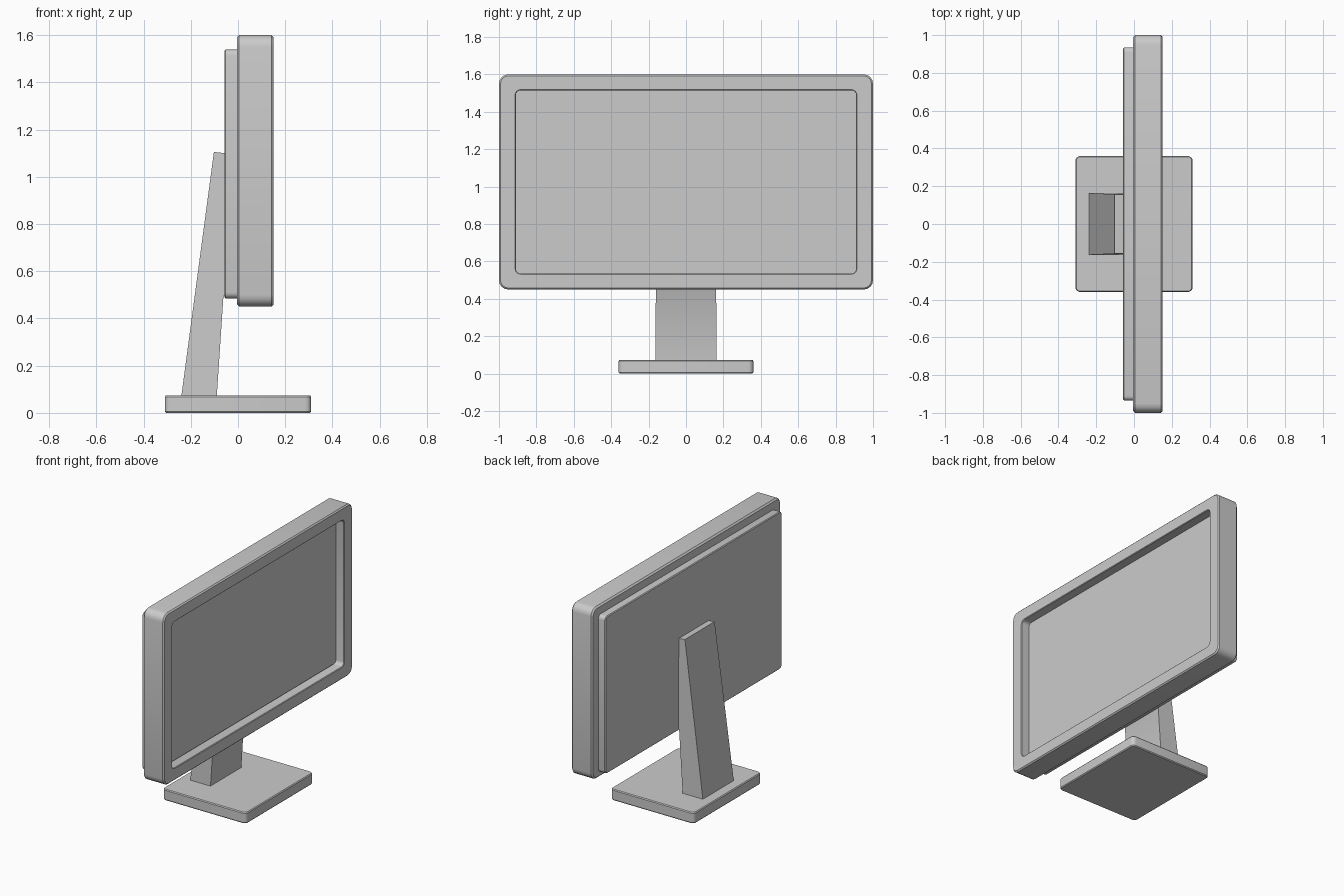
import bpy
import bmesh
from math import sin, cos, pi, radians

default = bpy.data.objects.get("Cube")
if default:
    bpy.data.objects.remove(default, do_unlink=True)

grey = bpy.data.materials.new("light_grey_plastic")
grey.use_nodes = True
colour = (0.6, 0.6, 0.6, 1)
grey.diffuse_color = colour
grey.node_tree.nodes["Principled BSDF"].inputs["Base Color"].default_value = colour


def rounded_rect(half_a, half_b, radius, steps=4):
    """Points of a centred rectangle with rounded corners."""
    points = []
    for corner, (sa, sb) in enumerate([(1, 1), (-1, 1), (-1, -1), (1, -1)]):
        for i in range(steps + 1):
            t = (corner + i / steps) * pi / 2
            points.append((sa * (half_a - radius) + radius * cos(t),
                           sb * (half_b - radius) + radius * sin(t)))
    return points


def loft(name, rings):
    """Join successive rings of 3D points and cap both ends."""
    bm = bmesh.new()
    loops = [[bm.verts.new(p) for p in ring] for ring in rings]
    count = len(loops[0])
    for low, high in zip(loops, loops[1:]):
        for i in range(count):
            j = (i + 1) % count
            bm.faces.new((low[i], low[j], high[j], high[i]))
    bm.faces.new(list(reversed(loops[0])))
    bm.faces.new(loops[-1])
    bmesh.ops.recalc_face_normals(bm, faces=bm.faces)
    mesh = bpy.data.meshes.new(name)
    bm.to_mesh(mesh)
    bm.free()
    mesh.materials.append(grey)
    obj = bpy.data.objects.new(name, mesh)
    bpy.context.collection.objects.link(obj)
    bpy.ops.object.select_all(action='DESELECT')
    obj.select_set(True)
    bpy.context.view_layer.objects.active = obj
    bpy.ops.object.shade_smooth_by_angle(angle=radians(32))
    return obj


def panel(name, mid_z, sections):
    """Upright slab from (x, half width, half height, corner radius)."""
    return loft(name, [[(x, a, mid_z + b) for a, b in rounded_rect(w, h, r)]
                       for x, w, h, r in sections])


# Bezel: rounded housing with a recess in its +x face
panel("bezel", 1.025, [
    (-0.005, 0.99, 0.565, 0.04),
    (0.005, 1.0, 0.575, 0.05),
    (0.142, 1.0, 0.575, 0.05),
    (0.15, 0.992, 0.567, 0.042),
    (0.15, 0.914, 0.494, 0.03),
    (0.146, 0.91, 0.49, 0.026),
    (0.085, 0.91, 0.49, 0.026),
])

# Screen plate at the bottom of the recess
panel("screen", 1.027, [
    (0.083, 0.908, 0.486, 0.024),
    (0.092, 0.908, 0.486, 0.024),
])

# Back cover
panel("back_cover", 1.012, [
    (0.0, 0.935, 0.527, 0.025),
    (-0.052, 0.935, 0.527, 0.025),
    (-0.057, 0.93, 0.522, 0.02),
])

# Base plate
loft("base", [[(a, b, z) for a, b in rounded_rect(w, d, r)] for z, w, d, r in [
    (0.0, 0.305, 0.355, 0.02),
    (0.006, 0.31, 0.36, 0.025),
    (0.068, 0.31, 0.36, 0.025),
    (0.074, 0.305, 0.355, 0.02),
]])

# Tapering stand that leans against the back cover
side = [(-0.24, 0.07), (-0.09, 0.07), (-0.062, 0.49), (-0.056, 0.5),
        (-0.056, 1.1), (-0.102, 1.105)]
loft("stand", [[(x, s * (0.164 - 0.006 * z), z) for x, z in side]
               for s in (-1, 1)])
